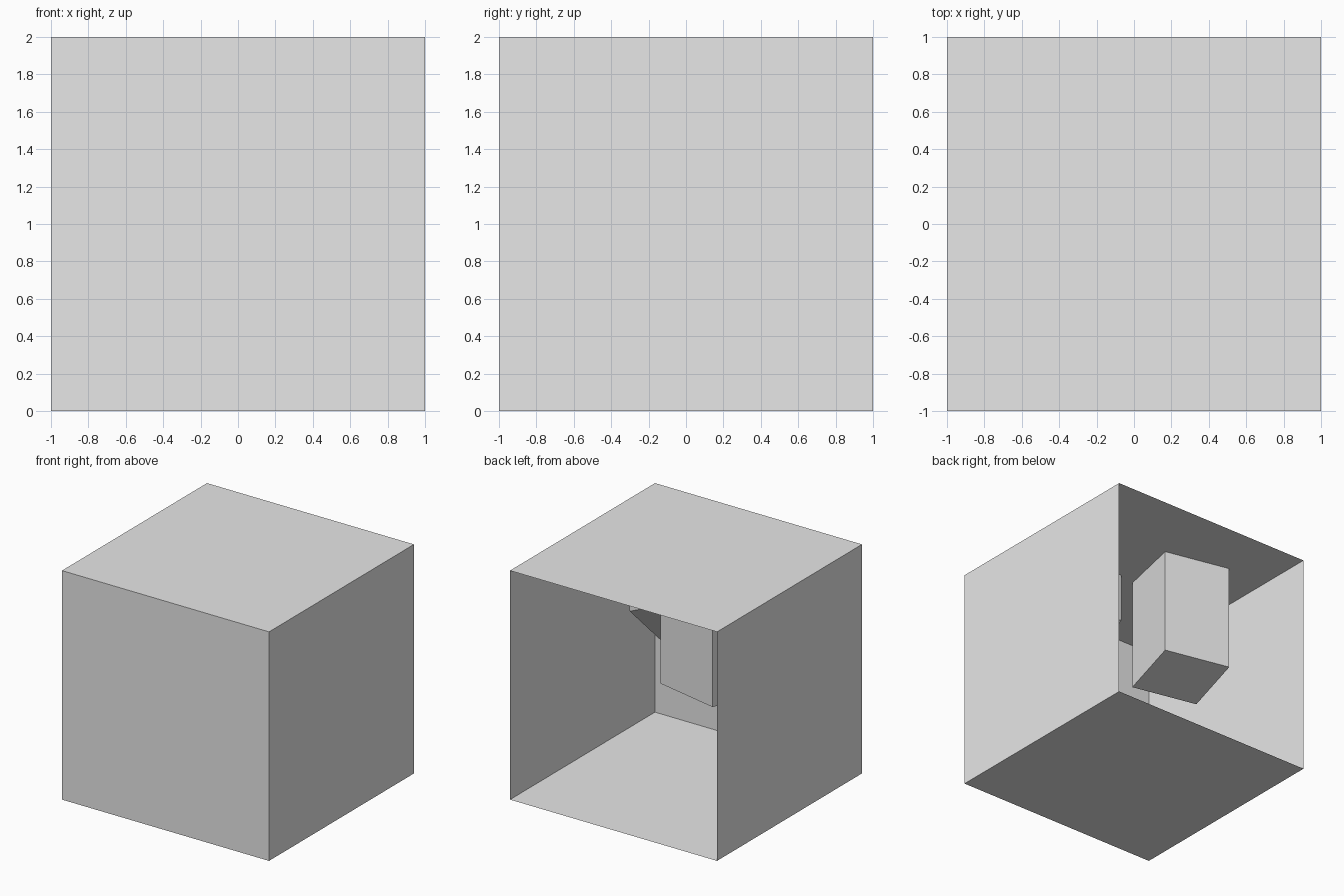
import bpy
import bmesh

cube = bpy.data.objects.get("Cube")
if cube:
    bpy.data.objects.remove(cube, do_unlink=True)

# One plain grey for everything
grey = bpy.data.materials.new("plain grey")
grey.use_nodes = True
colour = (0.8, 0.8, 0.8, 1)
grey.diffuse_color = colour
grey.node_tree.nodes["Principled BSDF"].inputs["Base Color"].default_value = colour


def add_object(name, bm):
    mesh = bpy.data.meshes.new(name)
    bm.to_mesh(mesh)
    bm.free()
    mesh.materials.append(grey)
    obj = bpy.data.objects.new(name, mesh)
    bpy.context.collection.objects.link(obj)
    return obj


def hanging_block(name, corner, side, depth, bottom, slope_side, slope_depth):
    """Block hung from the ceiling with a slanted underside."""
    bm = bmesh.new()
    low, high = [], []
    for s, d in ((0, 0), (1, 0), (1, 1), (0, 1)):
        x = corner[0] + s * side[0] + d * depth[0]
        y = corner[1] + s * side[1] + d * depth[1]
        low.append(bm.verts.new((x, y, bottom + s * slope_side + d * slope_depth)))
        high.append(bm.verts.new((x, y, 1.995)))
    bm.faces.new(low)
    bm.faces.new(high)
    for i in range(4):
        j = (i + 1) % 4
        bm.faces.new((low[i], low[j], high[j], high[i]))
    bmesh.ops.recalc_face_normals(bm, faces=bm.faces)
    return add_object(name, bm)


# Thin-walled room, open at the back
bm = bmesh.new()
bmesh.ops.create_cube(bm, size=2)
bmesh.ops.translate(bm, verts=bm.verts, vec=(0, 0, 1))
bmesh.ops.delete(bm, geom=[f for f in bm.faces if f.normal.y > 0.9], context="FACES_ONLY")
add_object("room_shell", bm)

# Two blocks hanging inside
hanging_block("tall_block", (-0.02, 0.38), (-0.59, 0.125), (-0.126, -0.576), 1.05, 0, -0.055)
hanging_block("short_block", (0.6, -0.08), (-0.6, -0.08), (0.08, -0.6), 1.34, 0.23, -0.537)
